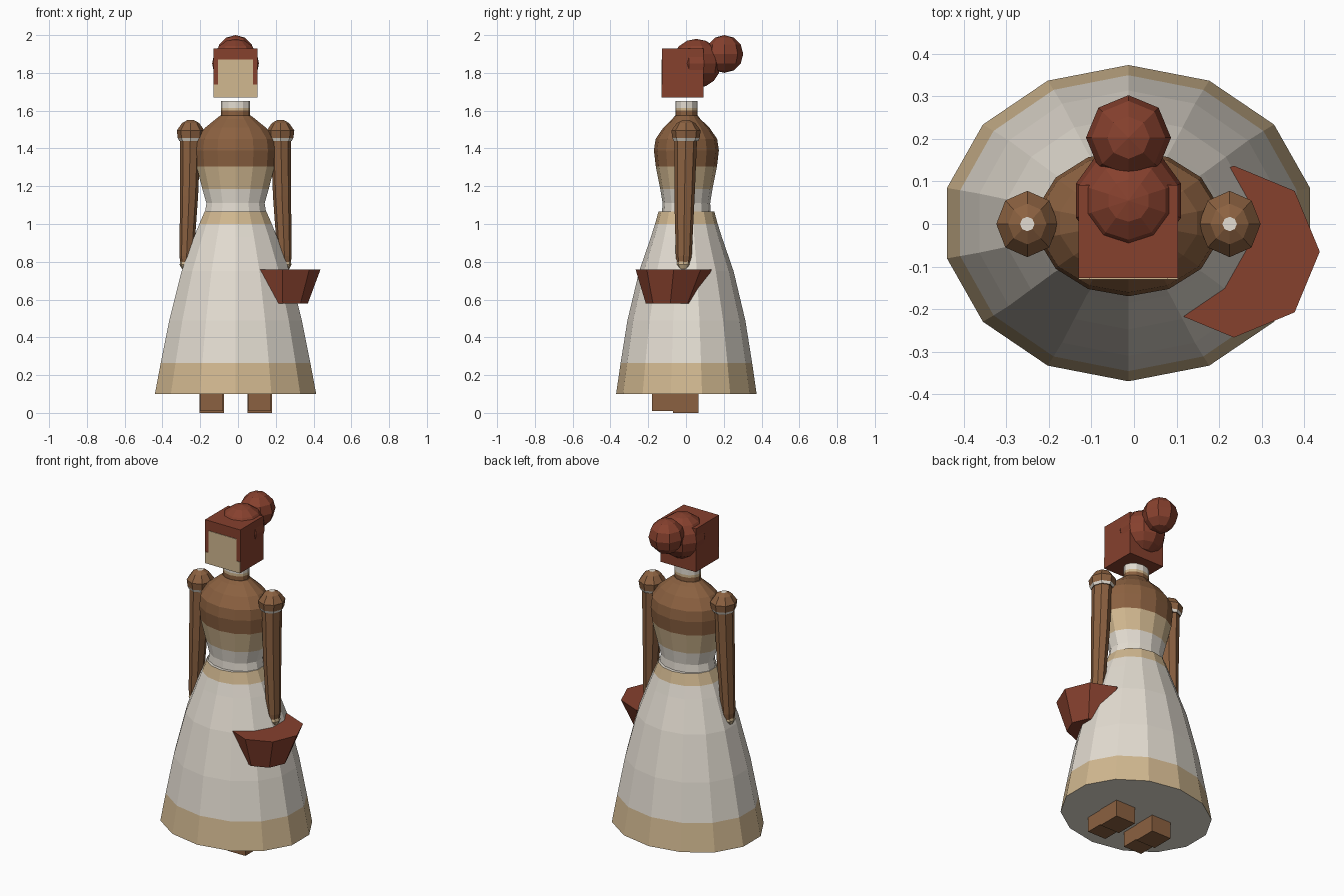
import bpy, bmesh, math
from mathutils import Matrix, Vector

cube = bpy.data.objects.get("Cube")
if cube:
    bpy.data.objects.remove(cube, do_unlink=True)

CX = -0.013  # centre line of the figure


def material(name, rgb):
    m = bpy.data.materials.new(name)
    m.use_nodes = True
    m.diffuse_color = (*rgb, 1)
    m.node_tree.nodes["Principled BSDF"].inputs["Base Color"].default_value = (*rgb, 1)
    return m


BROWN, WHITE, CREAM, RED = range(4)
MATS = [material("brown cloth", (0.26, 0.12, 0.052)),
        material("off white", (0.77, 0.72, 0.64)),
        material("cream", (0.64, 0.48, 0.28)),
        material("red brown", (0.24, 0.052, 0.027))]


def finish(name, bm):
    bmesh.ops.recalc_face_normals(bm, faces=bm.faces[:])
    mesh = bpy.data.meshes.new(name)
    bm.to_mesh(mesh)
    bm.free()
    for m in MATS:
        mesh.materials.append(m)
    ob = bpy.data.objects.new(name, mesh)
    bpy.context.collection.objects.link(ob)
    return ob


def loft(name, rings, sides, cap_bottom, cap_top):
    """Closed stack of ellipses: (x, y, z, radius x, radius y, colour of band above)."""
    bm = bmesh.new()
    loops = []
    for x, y, z, rx, ry, _ in rings:
        angles = [math.pi / 2 + math.tau * i / sides for i in range(sides)]
        loops.append([bm.verts.new((x + rx * math.cos(a), y + ry * math.sin(a), z))
                      for a in angles])
    for a, b, ring in zip(loops, loops[1:], rings):
        for i in range(sides):
            j = (i + 1) % sides
            bm.faces.new((a[i], a[j], b[j], b[i])).material_index = ring[5]
    bm.faces.new(loops[0]).material_index = cap_bottom
    bm.faces.new(loops[-1]).material_index = cap_top
    return finish(name, bm)


def box(name, lo, hi, colour):
    lo, hi = Vector(lo), Vector(hi)
    bm = bmesh.new()
    bmesh.ops.create_cube(bm, size=1, matrix=Matrix.Translation((lo + hi) / 2)
                          @ Matrix.Diagonal((*(hi - lo), 1)))
    for f in bm.faces:
        f.material_index = colour
    return finish(name, bm)


def ball(name, centre, radius, segments, rings, colour):
    bm = bmesh.new()
    bmesh.ops.create_uvsphere(bm, u_segments=segments, v_segments=rings, radius=radius,
                              matrix=Matrix.Translation(centre))
    for f in bm.faces:
        f.material_index = colour
    return finish(name, bm)


def centred(profile):
    return [(CX, 0.002, *p) for p in profile]


# Skirt with cream hem and waistband
loft("skirt", centred([
    (0.10, 0.438, 0.372, CREAM), (0.265, 0.406, 0.348, WHITE),
    (0.49, 0.36, 0.312, WHITE), (0.75, 0.293, 0.25, WHITE),
    (0.93, 0.226, 0.188, WHITE), (1.0, 0.197, 0.166, CREAM),
    (1.065, 0.168, 0.148, WHITE)]), 14, WHITE, WHITE)

# Fitted bodice
loft("bodice", centred([
    (1.05, 0.168, 0.13, WHITE), (1.11, 0.158, 0.126, WHITE),
    (1.185, 0.18, 0.138, CREAM), (1.305, 0.212, 0.162, BROWN),
    (1.39, 0.219, 0.172, BROWN), (1.45, 0.212, 0.163, BROWN),
    (1.51, 0.165, 0.122, BROWN), (1.555, 0.108, 0.075, BROWN),
    (1.575, 0.082, 0.06, BROWN)]), 14, WHITE, BROWN)

# Neck with collar
loft("neck", centred([
    (1.56, 0.077, 0.058, BROWN), (1.60, 0.077, 0.058, CREAM),
    (1.615, 0.077, 0.058, WHITE), (1.652, 0.077, 0.058, WHITE)]), 12, WHITE, WHITE)

# Head, face plates and hair
FRONT = -0.127
box("head", (CX - 0.117, FRONT, 1.67), (CX + 0.117, 0.092, 1.93), RED)
box("face_upper", (CX - 0.093, FRONT - 0.003, 1.738), (CX + 0.093, FRONT + 0.003, 1.87), CREAM)
box("face_lower", (CX - 0.117, FRONT - 0.003, 1.67), (CX + 0.117, FRONT + 0.003, 1.738), CREAM)
ball("hair", (CX, 0.055, 1.85), 0.13, 10, 8, RED)
ball("hair_bun", (CX, 0.203, 1.9), 0.1, 8, 6, RED)

# Arms, shoulders, hands and feet on both sides
for side, s in (("right", -1), ("left", 1)):
    def at(offset):
        return CX + s * offset

    loft(side + "_arm", [
        (at(0.262), -0.013, 0.79, 0.03, 0.035, BROWN),
        (at(0.259), -0.012, 0.83, 0.038, 0.042, BROWN),
        (at(0.246), -0.008, 1.15, 0.048, 0.054, BROWN),
        (at(0.24), -0.002, 1.435, 0.053, 0.06, BROWN),
        (at(0.238), 0, 1.455, 0.058, 0.064, BROWN)], 8, BROWN, BROWN)
    loft(side + "_shoulder", [
        (at(0.238), 0, 1.44, 0.06, 0.066, WHITE),
        (at(0.238), 0, 1.455, 0.068, 0.072, BROWN),
        (at(0.238), 0, 1.495, 0.073, 0.078, BROWN),
        (at(0.238), 0, 1.535, 0.045, 0.048, BROWN),
        (at(0.238), 0, 1.55, 0.017, 0.017, BROWN)], 8, BROWN, WHITE)
    loft(side + "_hand", [
        (at(0.268), -0.014, 0.762, 0.016, 0.022, CREAM),
        (at(0.266), -0.014, 0.785, 0.03, 0.037, CREAM),
        (at(0.262), -0.013, 0.825, 0.027, 0.03, CREAM)], 8, CREAM, CREAM)

    inner, outer = sorted((at(0.062), at(0.192)))
    box(side + "_leg", (inner, -0.07, 0), (outer, 0.065, 0.16), BROWN)
    box(side + "_shoe", (inner + 0.004, -0.18, 0.01), (outer - 0.004, -0.065, 0.12), BROWN)

# Basket tucked against the left hip
loft("basket", [
    (0.237, -0.083, 0.58, 0.133, 0.13, RED),
    (0.235, -0.065, 0.76, 0.202, 0.202, RED)], 8, RED, RED)
